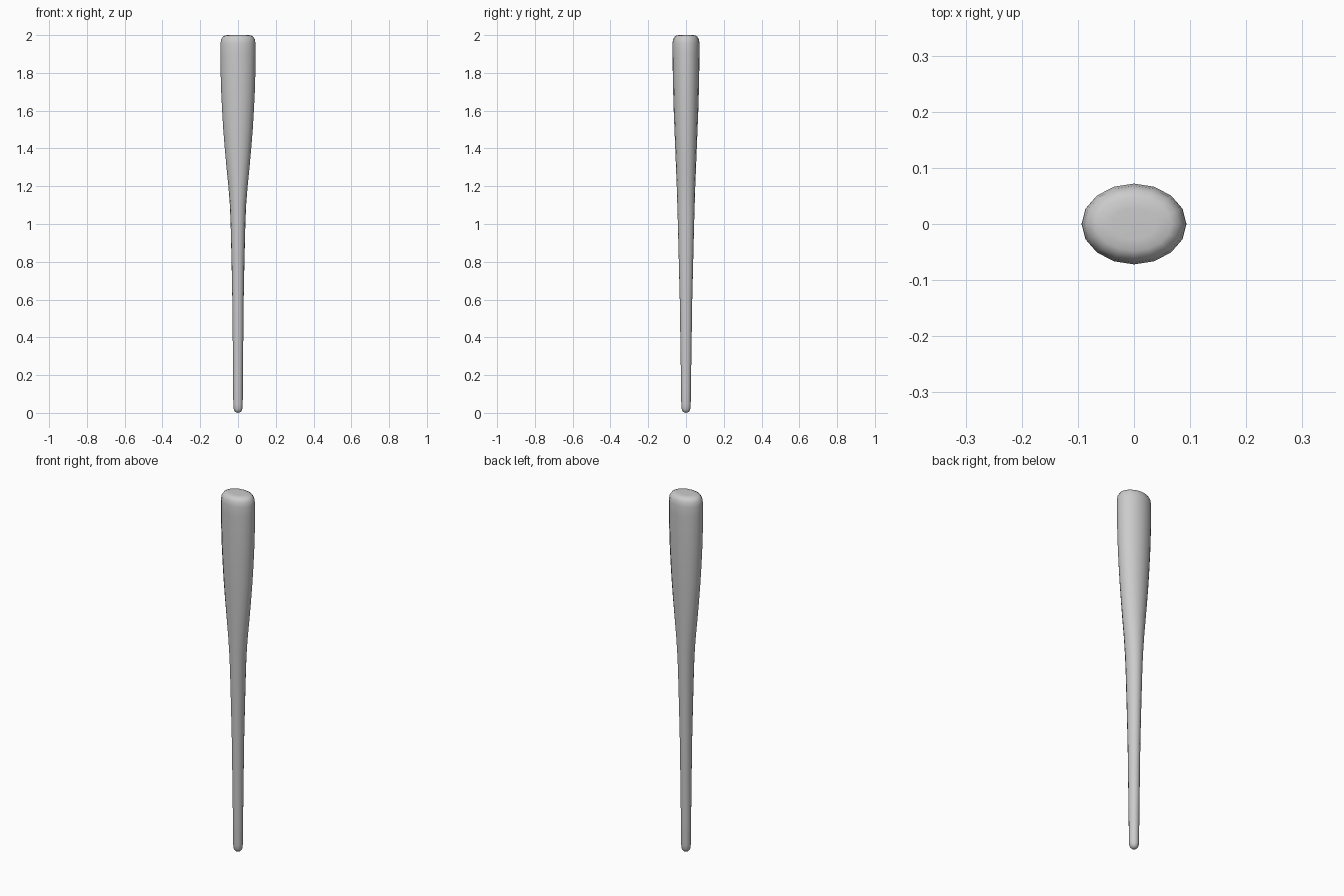
import bpy, bmesh, math

SIDES = 16
# Profile stations: height, half width in x, half depth in y
PROFILE = [
    (0.002, 0.010, 0.010), (0.009, 0.018, 0.018), (0.022, 0.0235, 0.0235),
    (0.045, 0.025, 0.025), (0.20, 0.026, 0.027), (0.40, 0.028, 0.030),
    (0.60, 0.030, 0.033), (0.80, 0.034, 0.038), (1.00, 0.039, 0.043),
    (1.10, 0.043, 0.046), (1.20, 0.051, 0.049), (1.30, 0.061, 0.053),
    (1.40, 0.070, 0.057), (1.50, 0.078, 0.061), (1.60, 0.084, 0.065),
    (1.70, 0.089, 0.068), (1.80, 0.092, 0.070), (1.90, 0.0935, 0.0715),
    (1.955, 0.093, 0.072), (1.978, 0.089, 0.068), (1.992, 0.080, 0.060),
    (1.999, 0.067, 0.048), (2.0, 0.040, 0.028),
]

# Bat body: elliptical rings lofted along the profile
bm = bmesh.new()
rings = []
for z, rx, ry in PROFILE:
    ring = []
    for i in range(SIDES):
        a = 2 * math.pi * i / SIDES
        ring.append(bm.verts.new((rx * math.cos(a), ry * math.sin(a), z)))
    rings.append(ring)
for lo, hi in zip(rings, rings[1:]):
    for i in range(SIDES):
        j = (i + 1) % SIDES
        bm.faces.new((lo[i], lo[j], hi[j], hi[i]))

# Rounded grip end and flat barrel end
tip = bm.verts.new((0, 0, 0))
for i in range(SIDES):
    bm.faces.new((tip, rings[0][(i + 1) % SIDES], rings[0][i]))
bm.faces.new(rings[-1])
for f in bm.faces:
    f.smooth = True

mesh = bpy.data.meshes.new("bat")
bm.to_mesh(mesh)
bm.free()
bpy.context.collection.objects.link(bpy.data.objects.new("bat", mesh))
